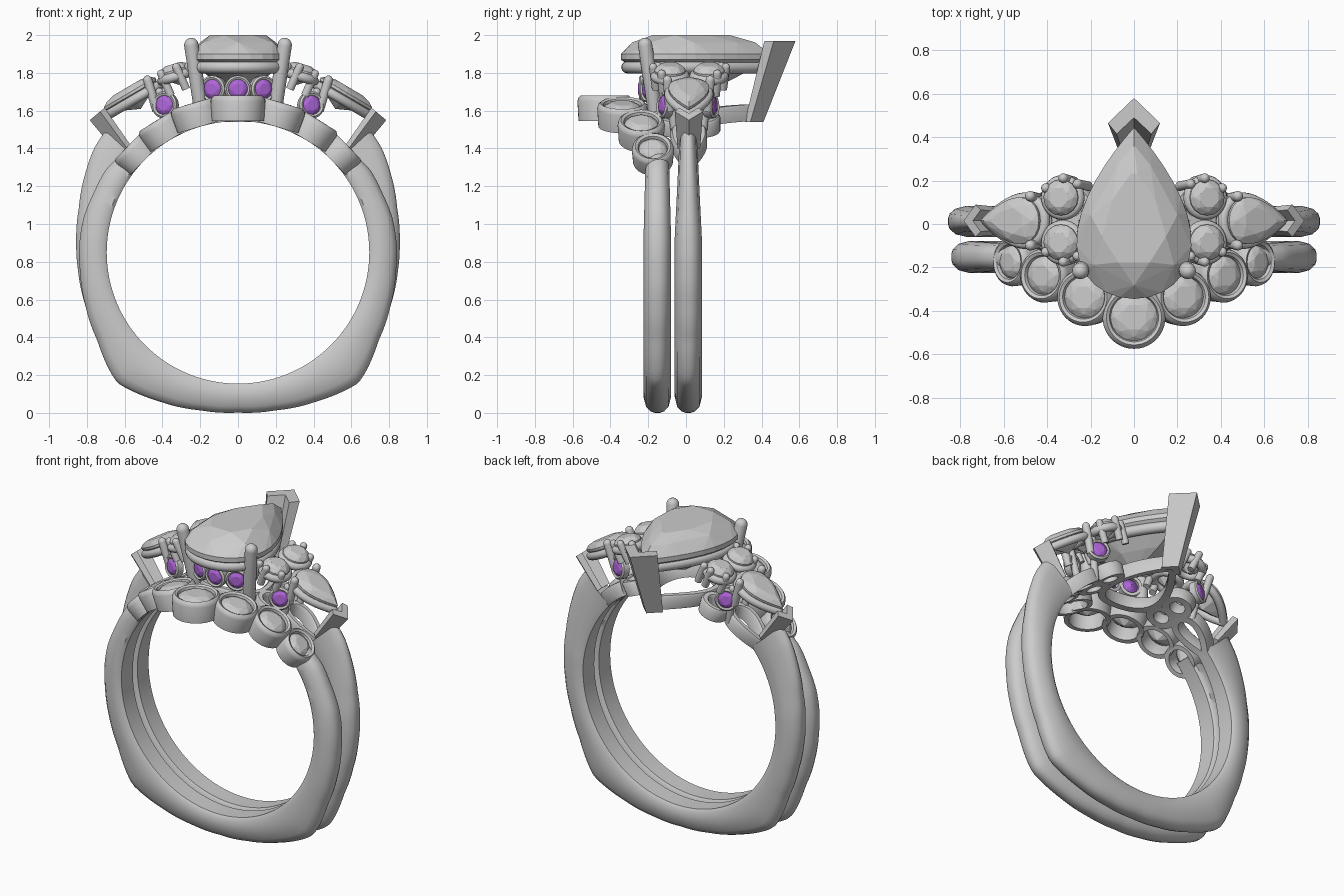
import bpy, bmesh
from math import sin, cos, pi, radians, atan2, hypot
from mathutils import Vector, Matrix

if "Cube" in bpy.data.objects:
    bpy.data.objects.remove(bpy.data.objects["Cube"])

CZ, RI = 0.85, 0.695          # finger hole centre height and radius
purple = bpy.data.materials.new("purple_gem")
purple.diffuse_color = (0.42, 0.13, 0.68, 1)
purple.use_nodes = True
purple.node_tree.nodes["Principled BSDF"].inputs["Base Color"].default_value = purple.diffuse_color


def finish(name, bm, smooth=True, mirror=False, mat=None):
    bmesh.ops.recalc_face_normals(bm, faces=bm.faces)
    me = bpy.data.meshes.new(name)
    bm.to_mesh(me)
    bm.free()
    ob = bpy.data.objects.new(name, me)
    bpy.context.collection.objects.link(ob)
    if mat:
        me.materials.append(mat)
    bpy.ops.object.select_all(action='DESELECT')
    bpy.context.view_layer.objects.active = ob
    ob.select_set(True)
    if smooth:
        bpy.ops.object.shade_smooth_by_angle(angle=radians(40))
    if mirror:
        ob.modifiers.new("mirror", 'MIRROR').use_mirror_merge = False
    return ob


def loft(name, rings, closed=False, **kw):
    bm = bmesh.new()
    vs = [[bm.verts.new(p) for p in r] for r in rings]
    n, m = len(rings), len(rings[0])
    for i in range(n if closed else n - 1):
        a, b = vs[i], vs[(i + 1) % n]
        for j in range(m):
            k = (j + 1) % m
            bm.faces.new((a[j], a[k], b[k], b[j]))
    if not closed:
        bm.faces.new(vs[0])
        bm.faces.new(vs[-1])
    return finish(name, bm, **kw)


def frame(origin, normal, yhint=(0, 1, 0)):
    z = Vector(normal).normalized()
    x = Vector(yhint).cross(z).normalized()
    m = Matrix((x, z.cross(x), z)).transposed().to_4x4()
    m.translation = origin
    return lambda x, y, h: m @ Vector((x, y, h))


def bent(x, y, h):            # wraps a flat layout around the finger hole
    a = x / 0.72
    return Vector(((RI + h) * sin(a), y, CZ + (RI + h) * cos(a)))


def circle(r, n=32, cx=0, cy=0):
    return [(cx + r * cos(2 * pi * i / n), cy + r * sin(2 * pi * i / n)) for i in range(n)]


def pear(w, y0, y1, n=48):
    out = []
    for i in range(n):
        t = 2 * pi * i / n
        out.append((-w / 0.77 * sin(t) * sin(t / 2), (y0 + y1) / 2 + (y1 - y0) / 2 * cos(t)))
    return out


def rail(name, path, section, place, **kw):
    rings, n = [], len(path)
    for i, (x, y) in enumerate(path):
        dx = path[(i + 1) % n][0] - path[i - 1][0]
        dy = path[(i + 1) % n][1] - path[i - 1][1]
        l = hypot(dx, dy)
        rings.append([place(x + o * dy / l, y - o * dx / l, h) for o, h in section])
    return loft(name, rings, closed=True, **kw)


def gem(name, path, place, crown, depth, girdle=0.02, **kw):
    # faceted stone: convex hull of table, crown, girdle and culet points
    bm = bmesh.new()
    n = len(path)
    pts = [(x, y, h) for x, y in path[::2] for h in (0, -girdle)]
    s = n // 8
    for i in range(8):
        x, y = path[i * s + s // 2]
        pts.append((0.56 * x, 0.56 * y, crown))
        x, y = path[i * s]
        pts.append((0.82 * x, 0.82 * y, crown * 0.62))
        pts.append((0.5 * x, 0.5 * y, -girdle - depth * 0.58))
    pts.append((0, 0, -girdle - depth))
    bmesh.ops.convex_hull(bm, input=[bm.verts.new(place(*p)) for p in pts])
    loose = [v for v in bm.verts if not v.link_faces]
    bmesh.ops.delete(bm, geom=loose, context='VERTS')
    return finish(name, bm, smooth=False, **kw)


def rod(name, a, b, r, **kw):
    a, b = Vector(a), Vector(b)
    l = (b - a).length
    f = frame(a, b - a, (0.1, 1, 0.2))
    st = [(0, r)] + [(l - r + r * sin(t * pi / 10), r * cos(t * pi / 10)) for t in range(5)] + [(l, r * 0.05)]
    return loft(name, [[f(x, y, h) for x, y in circle(q, 16)] for h, q in st], **kw)


def claw(name, levels, **kw):
    # V-shaped prong: chevron lofted between (placement, scale) levels
    chev = [(0, 0), (.12, -.115), (.08, -.165), (0, -.09), (-.08, -.165), (-.12, -.115)]
    return loft(name, [[f(x * s, y * s, 0) for x, y in chev] for f, s in levels], smooth=False, **kw)


def tube(r, h=0, n=12):
    return [(x, y + h) for x, y in circle(r, n)]


# --- two bands ---
def band(name, outline, yc, w, wtop, start):
    prof = sorted((atan2(x, z - CZ), hypot(x, z - CZ)) for x, z in outline)
    sect = [(-.8, 0), (-1, .12), (-1, .45), (-.82, .78), (-.5, .94), (-.2, .99),
            (.2, .99), (.5, .94), (.82, .78), (1, .45), (1, .12), (.8, 0)]

    def radius(a):
        a = min(a, 2 * pi - a)
        for (a0, r0), (a1, r1) in zip(prof, prof[1:]):
            if a <= a1:
                return r0 + (r1 - r0) * (a - a0) / (a1 - a0)
        return prof[-1][1]
    rings, n, s = [], 128, radians(start)
    for i in range(n + 1):
        a = s + (2 * pi - 2 * s) * i / n
        R = radius(a)
        k = max(0, min(1, (cos(a) - 0.1) / 0.55))
        ww = w + (wtop - w) * k
        rings.append([((RI + (R - RI) * q) * sin(a), yc + ww * p, CZ + (RI + (R - RI) * q) * cos(a))
                      for p, q in sect])
    loft(name, rings)


base = [(0, 0), (.2, .012), (.42, .06), (.6, .133), (.64, .157), (.675, .21), (.745, .38), (.81, .57)]
band("main_band", base + [(.848, .75), (.858, .9), (.845, 1.08), (.81, 1.27), (.765, 1.4), (.70, 1.5)],
     0.012, 0.072, 0.05, 47.5)
band("contour_band", base + [(.838, .75), (.842, .88), (.82, 1.03), (.765, 1.165), (.70, 1.29), (.56, 1.41)],
     -0.152, 0.073, 0.062, 46)

# --- curved row of bezel-set stones on the front band ---
row = [(0, -.43, .145, .83), (16.5, -.337, .133, .825), (31.5, -.237, .125, .82), (46, -.175, .112, .81)]
for i, (ang, y, r, top) in enumerate(row):
    a = radians(ang)
    f = frame((top * sin(a), y, CZ + top * cos(a)), (sin(a), 0, cos(a)))
    d = top - RI
    wall = [(-.035, -d), (-.006, -d), (0, -.03), (-.005, -.012), (-.018, 0), (-.032, -.008), (-.04, -.03)]
    rail(f"row_bezel_{i}", circle(r, 40), wall, f, mirror=i > 0)
    g = frame(f(0, 0, -.024), (sin(a), 0, cos(a)))
    gem(f"row_stone_{i}", circle(r - .036), g, .025, .07, .012, mirror=i > 0)

# --- centre pear stone, its rails and prongs ---
up = frame((0, 0, 1.90), (0, 0, 1))
gem("centre_stone", pear(.265, -.345, .445, 64), up, .10, .20, .03)
rail("upper_rail", pear(.232, -.31, .385), tube(.033), frame((0, 0, 1.83), (0, 0, 1)))
flat = [(-.022, 0), (.022, 0), (.022, .075), (.012, .088), (-.012, .088), (-.022, .075)]
rail("lower_rail", pear(.19, -.19, .35), flat, bent)
rod("front_prong", (.195, -.165, 1.60), (.253, -.222, 1.985), .038, mirror=True)
claw("tip_prong", [(frame((0, .41, 1.54), (0, 0, 1)), .6), (frame((0, .58, 1.97), (0, 0, 1)), 1)])

# --- small purple stones ---
spots = [((0, -.235, 1.715), (0, -1, 0)), ((.135, -.205, 1.715), (.38, -.92, 0)),
         ((.39, -.12, 1.63), (.38, -.92, .1)), ((.39, .14, 1.63), (.38, .92, .1))]
for i, (p, nrm) in enumerate(spots):
    f = frame(p, nrm, (0, 0, 1))
    rail(f"purple_bezel_{i}", circle(.061, 24), [(-.012, -.035), (.008, -.035), (.01, .005), (0, .014), (-.01, .008)],
         f, mirror=i > 0)
    gem(f"purple_stone_{i}", circle(.053, 32), f, .018, .04, .006, mirror=i > 0, mat=purple)

# --- side cluster: two round stones and one pear per shoulder ---
for nm, y in (("back", .122), ("front", -.085)):
    f = frame((.338, y, 1.815), (.30, 0, .95))
    gem(f"{nm}_round_stone", circle(.083), f, .032, .07, .012, mirror=True)
    rail(f"{nm}_round_rail", circle(.078), tube(.026, -.035), f, mirror=True)
    s = 1 if nm == "back" else -1
    rail(f"{nm}_round_gallery", circle(.07, 28, .275, .015 + s * .075), flat, bent, mirror=True)
    # rounded beads gripping the stones
    for j, (bx, dy, bz) in enumerate([(.27, .065, 1.84), (.335, .092, 1.835), (.415, .045, 1.80)]):
        rod(f"{nm}_bead_{j}", (bx - .06, y + s * dy * .8, bz - .12), (bx, y + s * dy, bz + .015), .022, mirror=True)
    rod(f"{nm}_pear_prong", (.43, .015 + s * .10, 1.60), (.485, .015 + s * .115, 1.785), .024, mirror=True)
    rod(f"{nm}_gallery_post", (.37, .015 + s * .07, 1.45), (.42, .015 + s * .10, 1.72), .022, mirror=True)

slope, nrm = (.863, 0, -.506), (.506, 0, .863)
f = frame((.568, .015, 1.70), nrm, slope)
gem("side_pear_stone", pear(.108, -.15, .165), f, .03, .09, .015, mirror=True)
rail("side_pear_rail", pear(.105, -.155, .155), tube(.025, -.045), f, mirror=True)
leaf = [(y + .48, x + .015) for x, y in pear(.075, -.13, .15)][::-1]
rail("side_pear_gallery", leaf, flat, bent, mirror=True)
# V prong at the outer tip of each side pear
d, n = (.77, 0, -.64), (.64, 0, .77)
claw("side_tip_prong", [(frame((.632, .015, 1.365), n, d), .5), (frame((.785, .015, 1.55), n, d), .62)], mirror=True)
